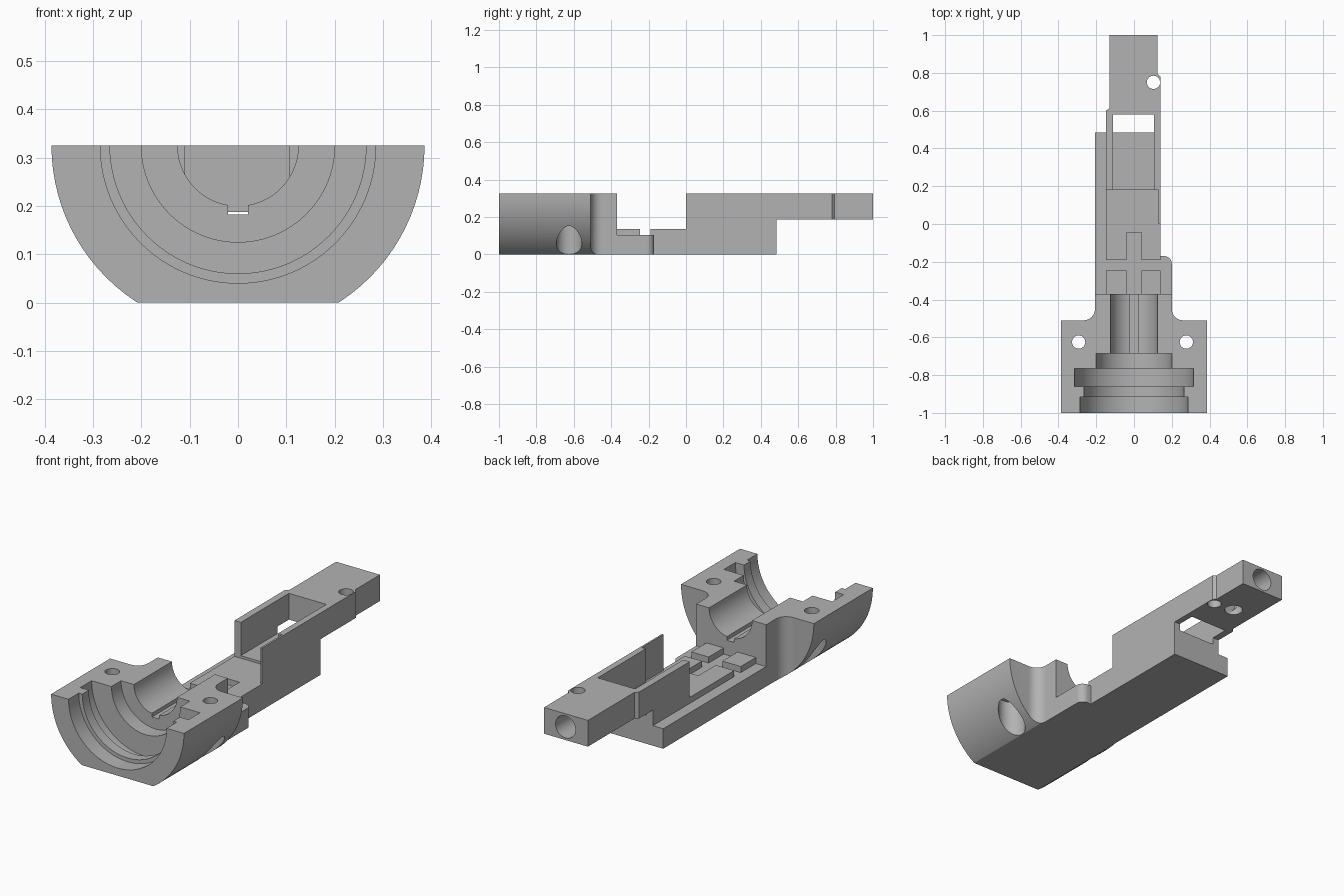
import bpy, bmesh, math
from mathutils import Matrix

TOP = 0.325      # split plane and axis height
FLOOR = 0.105    # base plate thickness
PAD = 0.137      # raised pad height

if "Cube" in bpy.data.objects:
    bpy.data.objects.remove(bpy.data.objects["Cube"], do_unlink=True)

grey = bpy.data.materials.new("plain_grey")
grey.use_nodes = True
grey.diffuse_color = (0.45, 0.45, 0.45, 1)
grey.node_tree.nodes["Principled BSDF"].inputs["Base Color"].default_value = (0.45, 0.45, 0.45, 1)


def make(name, bm):
    bmesh.ops.recalc_face_normals(bm, faces=bm.faces)
    mesh = bpy.data.meshes.new(name)
    bm.to_mesh(mesh)
    bm.free()
    mesh.materials.append(grey)
    ob = bpy.data.objects.new(name, mesh)
    bpy.context.collection.objects.link(ob)
    return ob


def prism(name, plan, z0, z1):
    bm = bmesh.new()
    face = bm.faces.new([bm.verts.new((x, y, z0)) for x, y in plan])
    new = bmesh.ops.extrude_face_region(bm, geom=[face])["geom"]
    verts = [v for v in new if isinstance(v, bmesh.types.BMVert)]
    bmesh.ops.translate(bm, verts=verts, vec=(0, 0, z1 - z0))
    return make(name, bm)


def box(name, x0, x1, y0, y1, z0, z1):
    return prism(name, [(x0, y0), (x1, y0), (x1, y1), (x0, y1)], z0, z1)


def rod(name, r, centre, length, axis="z", sides=48):
    bm = bmesh.new()
    turn = Matrix.Rotation(math.pi / 2, 4, "X") if axis == "y" else Matrix()
    bmesh.ops.create_cone(bm, cap_ends=True, segments=sides, radius1=r, radius2=r,
                          depth=length, matrix=Matrix.Translation(centre) @ turn)
    return make(name, bm)


def bore(r, x, z, y0, y1):
    return rod("bore_cutter", r, (x, (y0 + y1) / 2, z), y1 - y0, "y", 96)


def hole(r, x, y, z0, z1):
    return rod("hole_cutter", r, (x, y, (z0 + z1) / 2), z1 - z0)


def arc(cx, cy, r, a0, a1, n=10):
    angles = [math.radians(a0 + (a1 - a0) * i / n) for i in range(n + 1)]
    return [(cx + r * math.cos(a), cy + r * math.sin(a)) for a in angles]


def select(ob):
    bpy.ops.object.select_all(action="DESELECT")
    ob.select_set(True)
    bpy.context.view_layer.objects.active = ob


def combine(ob, tool, operation="DIFFERENCE"):
    select(ob)
    mod = ob.modifiers.new("cut", "BOOLEAN")
    mod.operation = operation
    mod.solver = "EXACT"
    mod.object = tool
    bpy.ops.object.modifier_apply(modifier=mod.name)
    bpy.data.objects.remove(tool, do_unlink=True)


def smooth(ob):
    select(ob)
    bpy.ops.object.shade_smooth_by_angle(angle=math.radians(25))


# Front housing: half round shell with a filleted neck
plan = [(-0.4, -1), (0.4, -1), (0.4, -0.51)]
plan += arc(0.26, -0.45, 0.06, 270, 180)
plan += [(0.2, -0.37), (-0.207, -0.37)]
plan += arc(-0.267, -0.45, 0.06, 0, -90)
plan += [(-0.4, -0.51)]
housing = prism("front_housing", plan, 0, TOP)
combine(housing, bore(0.386, 0, TOP, -1.1, -0.3), "INTERSECT")

# Stepped bore with a ring groove and a keyway
for radius, y0, y1 in [(0.285, -1.1, -0.915), (0.265, -1.1, -0.8), (0.315, -0.86, -0.765),
                       (0.2, -1.1, -0.685), (0.125, -1.1, -0.3)]:
    combine(housing, bore(radius, 0, TOP, y0, y1))
combine(housing, box("keyway_cutter", -0.021, 0.021, -0.72, -0.3, 0.182, 0.25))

# Screw holes with counterbores from below
for x in (-0.293, 0.277):
    combine(housing, hole(0.035, x, -0.625, -0.1, 0.5))
    combine(housing, hole(0.068, x, -0.625, -0.1, 0.2))
smooth(housing)

# Base plate with a rounded side tab
plan = [(-0.207, -0.37), (0.2, -0.37)]
plan += arc(0.16, -0.21, 0.04, 0, 90)
plan += [(0.14, -0.17), (0.14, 0.485), (-0.207, 0.485)]
smooth(prism("base_plate", plan, 0, FLOOR))

# Raised pads and the notched centre block
box("pad_right", -0.147, -0.04, -0.37, -0.245, FLOOR, PAD)
box("pad_left", 0.04, 0.14, -0.37, -0.245, FLOOR, PAD)
prism("centre_block", [(-0.147, -0.19), (-0.04, -0.19), (-0.04, -0.045), (0.04, -0.045),
                       (0.04, -0.19), (0.14, -0.19), (0.14, 0.18), (-0.147, 0.18)], FLOOR, PAD)
box("pocket_floor", -0.11, 0.107, 0.18, 0.485, FLOOR, 0.15)

# Rear arm: side walls around an open pocket, and a solid tail
plan = [(0.13, 0), (0.14, 0), (0.14, 0.78), (0.125, 0.795), (0.125, 1), (-0.13, 1),
        (-0.13, 0.615), (-0.147, 0.6), (-0.147, 0.18), (-0.11, 0.18), (-0.11, 0.58),
        (0.107, 0.58), (0.107, 0.18), (0.13, 0.18)]
arm = prism("rear_arm", plan, FLOOR, TOP)
combine(arm, box("underside_cutter", -0.3, 0.3, 0.485, 1.2, 0, 0.187))
combine(arm, hole(0.035, 0.103, 0.75, 0, 0.5))
combine(arm, bore(0.058, 0, 0.256, 0.72, 1.1))
combine(arm, hole(0.045, -0.01, 0.765, 0.1, 0.256))
smooth(arm)
